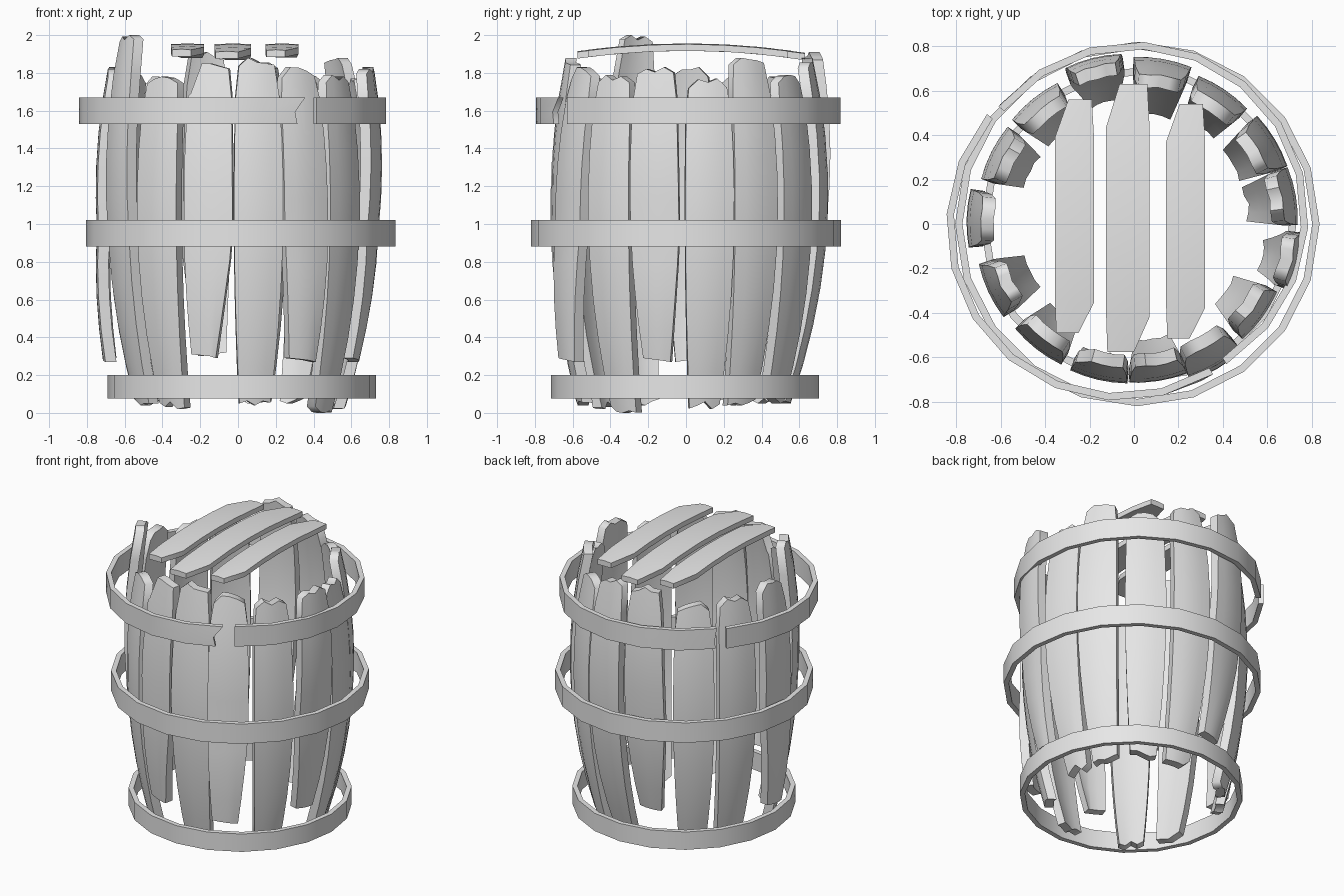
import bpy, bmesh, math, random
from mathutils import Vector

if "Cube" in bpy.data.objects:
    bpy.data.objects.remove(bpy.data.objects["Cube"])

random.seed(4)
grey = bpy.data.materials.new("plain_grey")
grey.diffuse_color = (0.8, 0.8, 0.8, 1)
grey.use_nodes = True
grey.node_tree.nodes["Principled BSDF"].inputs["Base Color"].default_value = grey.diffuse_color


def finish(name, bm, angle):
    bmesh.ops.recalc_face_normals(bm, faces=bm.faces)
    me = bpy.data.meshes.new(name)
    bm.to_mesh(me)
    bm.free()
    me.materials.append(grey)
    ob = bpy.data.objects.new(name, me)
    bpy.context.collection.objects.link(ob)
    bpy.ops.object.select_all(action='DESELECT')
    ob.select_set(True)
    bpy.context.view_layer.objects.active = ob
    bpy.ops.object.shade_smooth_by_angle(angle=math.radians(angle))
    return ob


def loft(name, rings, closed=False, angle=60):
    """Skin a list of equal-length closed cross-sections."""
    bm = bmesh.new()
    vs = [[bm.verts.new(p) for p in r] for r in rings]
    n = len(vs[0])
    pairs = list(zip(vs, vs[1:])) + ([(vs[-1], vs[0])] if closed else [])
    for a, b in pairs:
        for i in range(n):
            j = (i + 1) % n
            bm.faces.new((a[i], a[j], b[j], b[i]))
    if not closed:
        # ends are capped as strips between outer and inner halves
        for r in (vs[0], vs[-1]):
            for i in range(n // 2 - 1):
                bm.faces.new((r[i], r[i + 1], r[n - 2 - i], r[n - 1 - i]))
    return finish(name, bm, angle)


# --- hoops -------------------------------------------------------------
def hoop(name, cx, cy, r, z0, z1, a0=0, a1=360, notch=0, thick=0.033):
    full = a1 - a0 == 360
    n = max(3, round((a1 - a0) / 18))
    rings = []
    for k in range(n if full else n + 1):
        a = a0 + (a1 - a0) * k / n
        ring = []
        zm = z0 + (z1 - z0) * 0.45
        for rr, z in ((r, z0), (r, zm), (r, z1),
                      (r - thick, z1), (r - thick, zm), (r - thick, z0)):
            t = a
            if k == n:                       # torn end
                t -= notch * (0.7 if z == z0 else 0.9 if z == zm else 0)
            t = math.radians(t)
            ring.append((cx + rr * math.cos(t), cy + rr * math.sin(t), z))
        rings.append(ring)
    loft(name, rings, full)


hoop("bottom_hoop", 0.02, -0.005, 0.71, 0.075, 0.20)
hoop("middle_hoop", 0.015, 0.0, 0.82, 0.88, 1.02)
hoop("top_hoop_left", -0.06, -0.01, 0.785, 1.53, 1.67, 140, 302, 5)
hoop("top_hoop_right", 0.0, 0.035, 0.785, 1.53, 1.67, 302, 501, 1)


# --- staves ------------------------------------------------------------
def stave(i, ang, zb, zt, dr, dtop, dbot, tl, tr, cut=0.03):
    """dr: sunk inwards; dtop/dbot: lean out at the ends;
    tl/tr: bottom taper left/right; cut: top left corner."""
    a = math.radians(ang)
    rad = Vector((math.cos(a), math.sin(a), 0))
    tan = Vector((-math.sin(a), math.cos(a), 0))
    us = (-1, -0.5, 0, 0.5, 1)
    jag_b = [random.random() * 0.04 for _ in us]
    jag_t = [random.random() * 0.03 for _ in us]
    jag_b[random.choice((1, 2, 3))] = 0
    jag_t[random.choice((1, 2, 3))] = 0
    jag_t[0] += cut
    jag_t[4] += 0.02
    if zb > 0.2:                             # snapped ends are straighter
        jag_b = [0.02, 0.015, 0.01, 0.005, 0]
    rows = 9
    rings = []
    for k in range(rows + 1):
        f = k / rows
        outer, inner = [], []
        for c, u in enumerate(us):
            z = zb + (zt - zb) * f
            if k == 0:
                z += jag_b[c]
            if k == rows:
                z -= jag_t[c]
            s = z - 1.1
            half = 0.132 - 0.045 * s * s
            if f > 0.93:
                half -= 0.012
            low = max(0, 0.9 - z) / 0.65
            w = u * half + (tl * low if u < 0 else -tr * low) * abs(u)
            r = 0.75 - dr - (0.155 - dr) * s * s
            r += dtop * max(0, f - 0.45) / 0.55 + dbot * max(0, 0.45 - f) / 0.45
            r -= 0.014 * u * u
            outer.append(rad * r + tan * w + Vector((0, 0, z)))
            inner.append(rad * (r - 0.058) + tan * w * 0.95 + Vector((0, 0, z)))
        rings.append(outer + inner[::-1])
    loft("stave_%02d" % i, rings)


# angle, bottom z, top z, sunk, top lean, bottom lean, left / right taper
STAVES = [
    (104, 0.30, 1.91, 0.0, 0.08, -0.03, 0.03, 0.04),
    (80, 0.05, 1.88, 0.0, 0.02, -0.02, 0, 0),
    (56, 0.05, 1.79, 0.02, 0.0, 0.0, 0, 0),
    (31, 0.04, 1.88, 0.01, 0.0, 0.0, 0, 0),
    (10, 0.02, 1.77, 0.01, 0.0, 0.0, 0, 0),
    (-13, 0.27, 1.83, 0.0, 0.06, 0.01, 0.02, 0.04),
    (-36, 0.0, 1.79, 0.035, 0.0, 0.0, 0, 0),
    (-60, 0.27, 1.83, 0.01, -0.02, 0.09, 0.0, 0.04),
    (-81, 0.04, 1.88, 0.035, 0.0, 0.0, 0, 0),
    (-103, 0.29, 1.85, 0.03, 0.0, 0.02, 0.0, 0.08, 0.14),
    (-128, 0.02, 1.78, 0.035, 0.0, 0.0, 0, 0),
    (-155, 0.04, 2.0, 0.035, 0.04, -0.01, 0, 0),
    (178, 0.27, 1.83, 0.0, 0.02, 0.07, 0.03, 0.02),
    (153, 0.04, 1.79, 0.03, 0.0, 0.0, 0, 0),
    (129, 0.05, 1.78, 0.025, 0.0, 0.0, 0, 0),
]
for i, s in enumerate(STAVES, 1):
    stave(i, *s)


# --- lid planks: gently bowed boards with cut corners --------------------
def plank(name, x0, x1, y0, y1):
    rings = []
    for f in (0, 0.13, 0.32, 0.5, 0.68, 0.84, 1):
        y = y0 + (y1 - y0) * f
        z = 1.952 - 0.125 * y * y
        l, r = x0, x1
        if f == 0:
            r -= 0.07
            l += 0.005
        if f == 1:
            l += 0.06
            r -= 0.01
        m = (l + r) / 2
        rings.append([(l, y, z), (m, y, z + 0.004), (r, y, z),
                      (r, y, z - 0.035), (m, y, z - 0.035), (l, y, z - 0.035)])
    loft(name, rings)


plank("lid_plank_left", -0.355, -0.18, -0.49, 0.56)
plank("lid_plank_middle", -0.125, 0.07, -0.575, 0.63)
plank("lid_plank_right", 0.145, 0.32, -0.515, 0.54)
